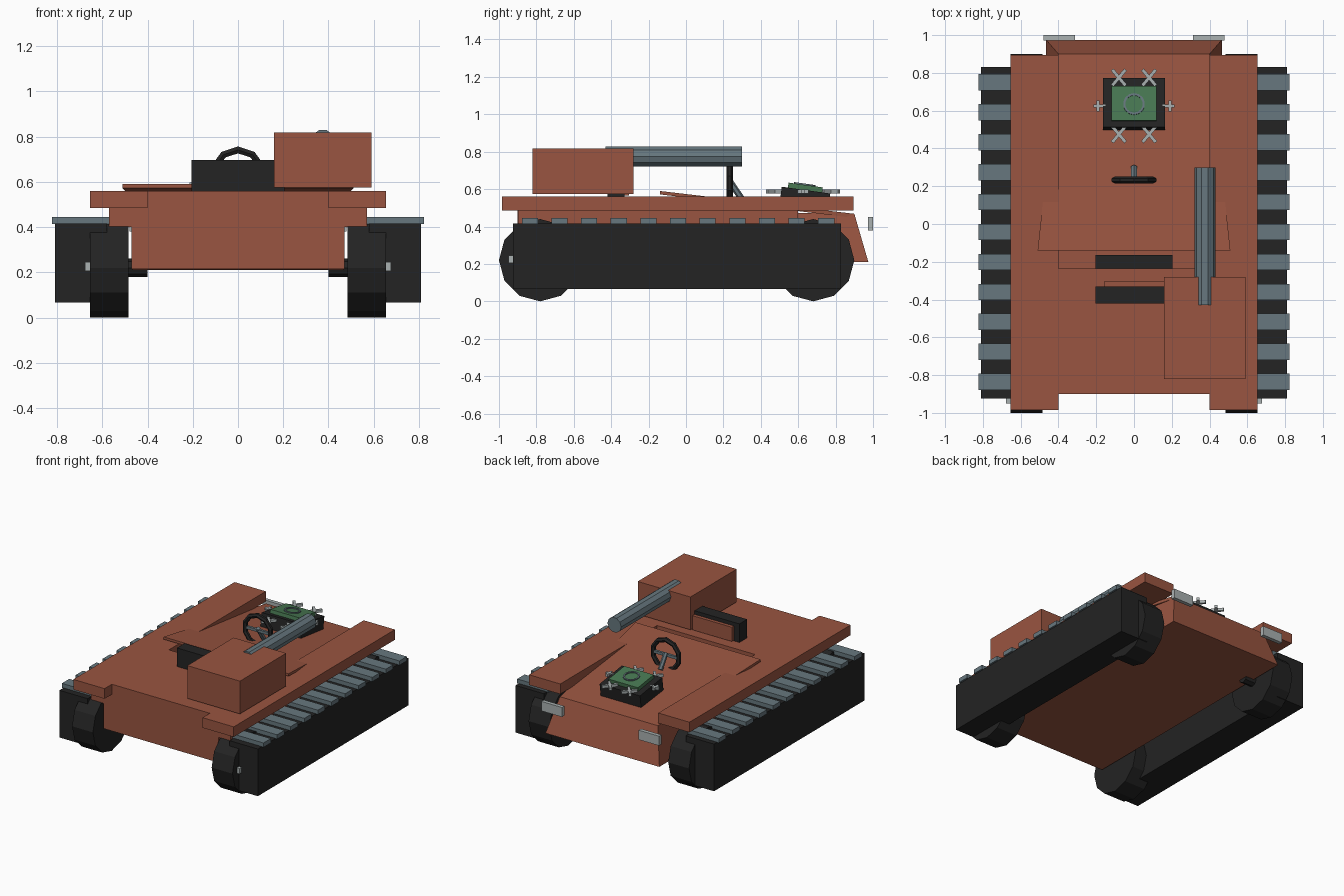
import bpy, bmesh, math
from mathutils import Matrix, Vector

if "Cube" in bpy.data.objects:
    bpy.data.objects.remove(bpy.data.objects["Cube"])


def material(name, r, g, b):
    m = bpy.data.materials.new(name)
    m.diffuse_color = (r, g, b, 1)
    m.use_nodes = True
    m.node_tree.nodes["Principled BSDF"].inputs["Base Color"].default_value = m.diffuse_color
    return m


BROWN = material("rust brown", 0.32, 0.09, 0.052)
BLACK = material("black", 0.017, 0.017, 0.017)
STEEL = material("blue grey", 0.135, 0.185, 0.21)
PALE = material("pale grey", 0.40, 0.44, 0.44)
GREEN = material("green", 0.065, 0.19, 0.085)


def finish(name, bm, mat):
    me = bpy.data.meshes.new(name)
    bm.to_mesh(me)
    bm.free()
    ob = bpy.data.objects.new(name, me)
    me.materials.append(mat)
    bpy.context.collection.objects.link(ob)
    return ob


def box(name, x, y, z, mat, rx=0.0, rz=0.0):
    """Box from (min, max) ranges, turned about its own centre."""
    bm = bmesh.new()
    c = [(a + b) / 2 for a, b in (x, y, z)]
    s = [b - a for a, b in (x, y, z)]
    M = (Matrix.Translation(c) @ Matrix.Rotation(rx, 4, 'X')
         @ Matrix.Rotation(rz, 4, 'Z') @ Matrix.Diagonal((*s, 1)))
    bmesh.ops.create_cube(bm, size=1, matrix=M)
    return finish(name, bm, mat)


def rod(name, p, q, r, sides, mat, spin=0.0):
    """Faceted cylinder between two points."""
    p, q = Vector(p), Vector(q)
    M = (Matrix.Translation((p + q) / 2)
         @ (q - p).to_track_quat('Z', 'Y').to_matrix().to_4x4()
         @ Matrix.Rotation(spin, 4, 'Z'))
    bm = bmesh.new()
    bmesh.ops.create_cone(bm, cap_ends=True, segments=sides, radius1=r, radius2=r,
                          depth=(q - p).length, matrix=M)
    return finish(name, bm, mat)


def ring(name, c, R, r, n, k, mat, rx):
    """Faceted torus lying in xy, tilted about x."""
    bm = bmesh.new()
    M = Matrix.Translation(c) @ Matrix.Rotation(rx, 4, 'X')
    v = [[bm.verts.new(M @ Vector((
        (R + r * math.cos(b)) * math.cos(a), (R + r * math.cos(b)) * math.sin(a), r * math.sin(b))))
        for b in (math.tau * (j + .5) / k for j in range(k))]
        for a in (math.tau * (i + .5) / n for i in range(n))]
    for i in range(n):
        for j in range(k):
            a, b = v[i], v[(i + 1) % n]
            bm.faces.new((a[j], b[j], b[(j + 1) % k], a[(j + 1) % k]))
    return finish(name, bm, mat)


def shell(name, low, high, mat, top=True):
    """Block between two quads, each counter-clockwise from above."""
    bm = bmesh.new()
    a = [bm.verts.new(p) for p in low]
    b = [bm.verts.new(p) for p in high]
    bm.faces.new(a[::-1])
    if top:
        bm.faces.new(b)
    for i in range(4):
        j = (i + 1) % 4
        bm.faces.new((a[i], a[j], b[j], b[i]))
    return finish(name, bm, mat)


def quad(y0, x0, z0, y1, x1, z1):
    return [(-x0, y0, z0), (x0, y0, z0), (x1, y1, z1), (-x1, y1, z1)]


# Hull tub, open above, with slanted tail
shell("hull_tub", quad(-.90, .47, .215, .975, .465, .21),
      quad(-.90, .47, .50, .90, .40, .468), BROWN, top=False)
# Flat front deck
box("front_deck", (-.40, .40), (-.90, -.235), (.485, .56), BROWN)
# Sloping rear deck sunk between the fenders
shell("sloping_deck", quad(-.14, .51, .572, .90, .40, .446),
      quad(-.14, .51, .59, .90, .40, .468), BROWN)

# Fenders, sponsons, wheels and tracks on both sides
for s in (-1, 1):
    def X(a, b):
        return tuple(sorted((s * a, s * b)))
    box("fender", X(.40, .655), (-.985, .895), (.485, .56), BROWN)
    box("sponson", X(.40, .57), (-.899, .60), (.40, .487), BROWN)
    box("track", X(.58, .81), (-.925, .83), (.067, .415), BLACK)
    for i in range(11):
        y = -.835 + i * .1585
        box("track_pad", X(.57, .823), (y - .043, y + .043), (.413, .445), STEEL)
    for y in (-.78, .68):
        rod("wheel", (s * .485, y, .22), (s * .655, y, .22), .22, 12, BLACK)
    box("axle_tab", X(.64, .677), (-.95, -.70), (.205, .245), PALE)
    box("tail_light", X(.313, .48), (.972, 1.0), (.38, .45), PALE)
    rod("axle", (s * .4, .68, .22), (s * .5, .68, .22), .04, 8, BLACK)

# Gun box and barrel
box("gun_box", (.16, .59), (-.82, -.28), (.575, .817), BROWN)
rod("gun_barrel", (.375, -.43, .775), (.375, .30, .775), .056, 10, STEEL, math.pi / 2)

# Seat
box("seat_cushion", (-.205, .205), (-.24, -.165), (.40, .485), BLACK)
box("seat_back", (-.205, .205), (-.42, -.33), (.555, .697), BLACK)
box("seat_panel", (-.16, .16), (-.332, -.305), (.565, .67), BROWN)

# Steering wheel
ring("steering_wheel", (0, .233, .632), .109, .0175, 10, 6, BLACK, math.pi / 2)
box("steering_spoke", (-.10, .10), (.225, .243), (.622, .642), STEEL)
rod("steering_column", (0, .232, .645), (0, .30, .545), .017, 6, STEEL)

# Engine block set on the sloping deck
T = -math.radians(8)
box("engine_block", (-.165, .165), (.503, .765), (.48, .595), BLACK, T)
box("engine_cover", (-.12, .12), (.545, .73), (.585, .622), GREEN, T)
ring("engine_cap", (0, .635, .624), .052, .008, 14, 4, STEEL, T)
for s in (-1, 1):
    # Crossed fittings at the ends and plain ones at the sides
    for y in (.475, .775):
        for turn in (-1, 1):
            box("engine_fitting", (s * .08 - .055, s * .08 + .055), (y - .009, y + .009),
                (.577, .597), PALE, 0, turn * math.radians(50))
    box("side_fitting", tuple(sorted((s * .15, s * .215))), (.617, .633), (.577, .597), PALE)
    box("side_fitting_bar", (s * .19 - .008, s * .19 + .008), (.595, .655), (.577, .597), PALE)
